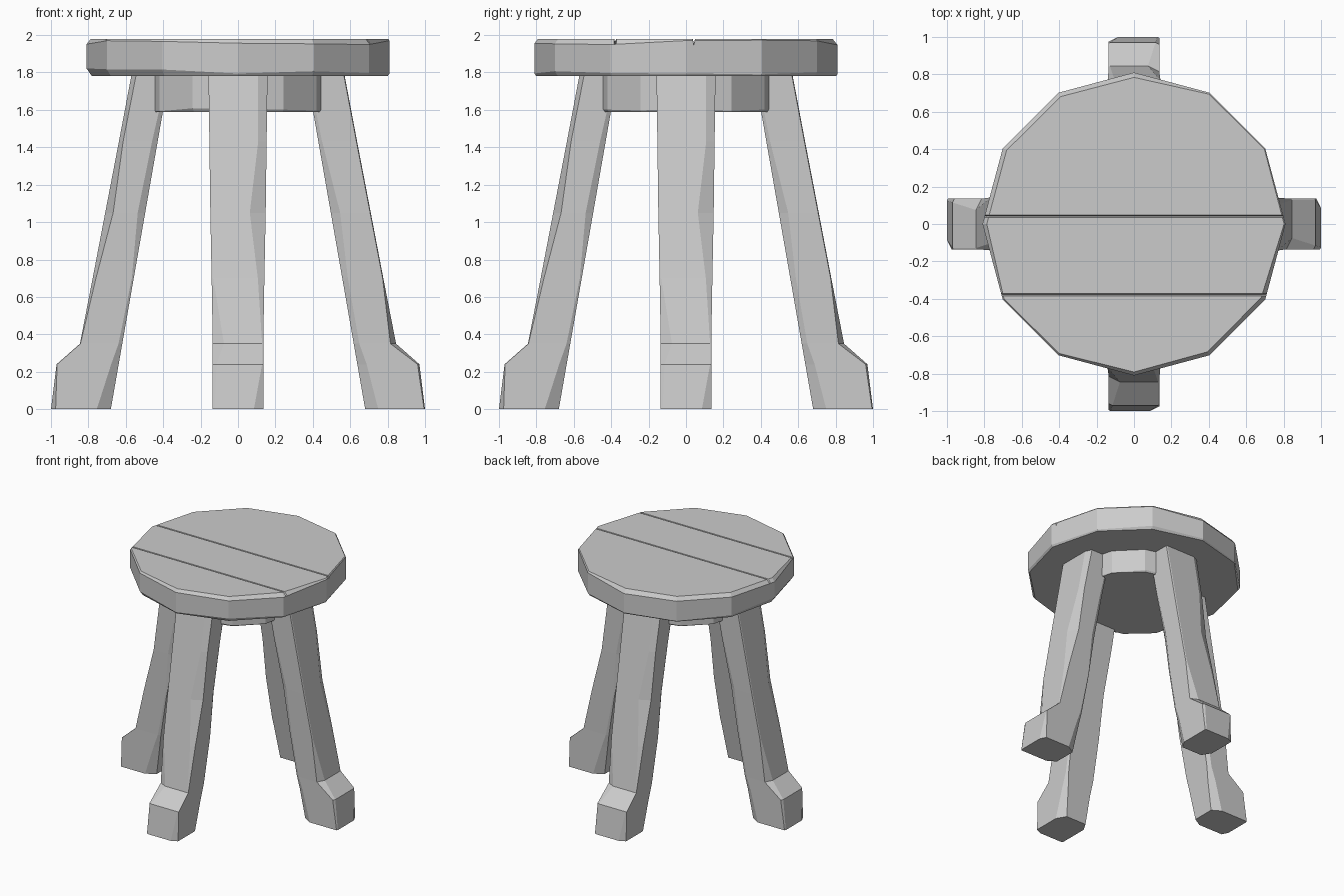
import bpy, bmesh, math, random

if "Cube" in bpy.data.objects:
    bpy.data.objects.remove(bpy.data.objects["Cube"])

random.seed(4)


def loft(name, rings):
    """Skin a stack of equal-sized closed rings and cap both ends."""
    bm = bmesh.new()
    vs = [[bm.verts.new(p) for p in ring] for ring in rings]
    n = len(vs[0])
    for a, b in zip(vs, vs[1:]):
        for i in range(n):
            j = (i + 1) % n
            bm.faces.new((a[i], a[j], b[j], b[i]))
    bm.faces.new(vs[0][::-1])
    bm.faces.new(vs[-1])
    bmesh.ops.recalc_face_normals(bm, faces=bm.faces)
    mesh = bpy.data.meshes.new(name)
    obj = bpy.data.objects.new(name, mesh)
    bpy.context.collection.objects.link(obj)
    bm.to_mesh(mesh)
    bm.free()
    return obj


def chipped_disc(name, radius, z0, z1, low, high, sides=12):
    """Faceted disc whose rims are worn by random amounts."""
    lo = [random.uniform(*low) for _ in range(sides)]
    hi = [random.uniform(*high) for _ in range(sides)]

    def ring(inset, z):
        pts = []
        for i in range(sides):
            a = math.tau * i / sides
            r = radius - inset[i]
            pts.append((r * math.cos(a), r * math.sin(a), z[i]))
        return pts

    none = [0] * sides
    return loft(name, [
        ring([c * 0.7 for c in lo], [z0] * sides),
        ring(none, [z0 + c for c in lo]),
        ring(none, [z1 - c for c in hi]),
        ring([c * 0.8 for c in hi], [z1] * sides),
    ])


# Seat, with two plank seams cut as narrow V grooves
seat = chipped_disc("seat", 0.81, 1.78, 1.98, (0.006, 0.045), (0.004, 0.035))
bm = bmesh.new()
bm.from_mesh(seat.data)
for seam in (0.042, -0.378):
    for y in (seam - 0.006, seam, seam + 0.006):
        bmesh.ops.bisect_plane(bm, geom=bm.verts[:] + bm.edges[:] + bm.faces[:],
                               plane_co=(0, y, 0), plane_no=(0, 1, 0))
    for v in bm.verts:
        if abs(v.co.y - seam) < 1e-4 and v.co.z > 1.97:
            v.co.z -= 0.025
bm.to_mesh(seat.data)
bm.free()

# Round block under the seat
chipped_disc("under_seat_block", 0.485, 1.59, 1.79, (0.001, 0.02), (0.001, 0.002))

# Leg sections: height, outer reach, half width,
# then chips on outer right, outer left, inner right, inner left edges
SECTIONS = [
    (0.00, 1.000, 0.135, 0.050, 0.010, 0.075, 0.070),
    (0.24, 0.970, 0.135, 0.006, 0.020, 0.040, 0.050),
    (0.35, 0.845, 0.135, 0.006, 0.060, 0.020, 0.030),
    (0.70, 0.777, 0.141, 0.035, 0.008, 0.010, 0.030),
    (1.05, 0.710, 0.148, 0.085, 0.008, 0.040, 0.050),
    (1.43, 0.637, 0.153, 0.045, 0.008, 0.030, 0.020),
    (1.80, 0.567, 0.158, 0.050, 0.008, 0.010, 0.010),
]


def leg(name, angle):
    c, s = math.cos(angle), math.sin(angle)
    rings = []
    for z, out, w, o_r, o_l, i_r, i_l in SECTIONS:
        inn = 0.68 - 0.175 * z
        outline = [
            (out, w - o_r), (out - o_r * 0.5, w),
            (inn + i_r, w), (inn, w - i_r * 0.6),
            (inn, -w + i_l * 0.6), (inn + i_l, -w),
            (out - o_l * 0.5, -w), (out, -w + o_l),
        ]
        rings.append([(r * c - t * s, r * s + t * c, z) for r, t in outline])
    loft(name, rings)


# Four splayed legs
for i, side in enumerate(("right", "back", "left", "front")):
    leg(side + "_leg", i * math.pi / 2)
